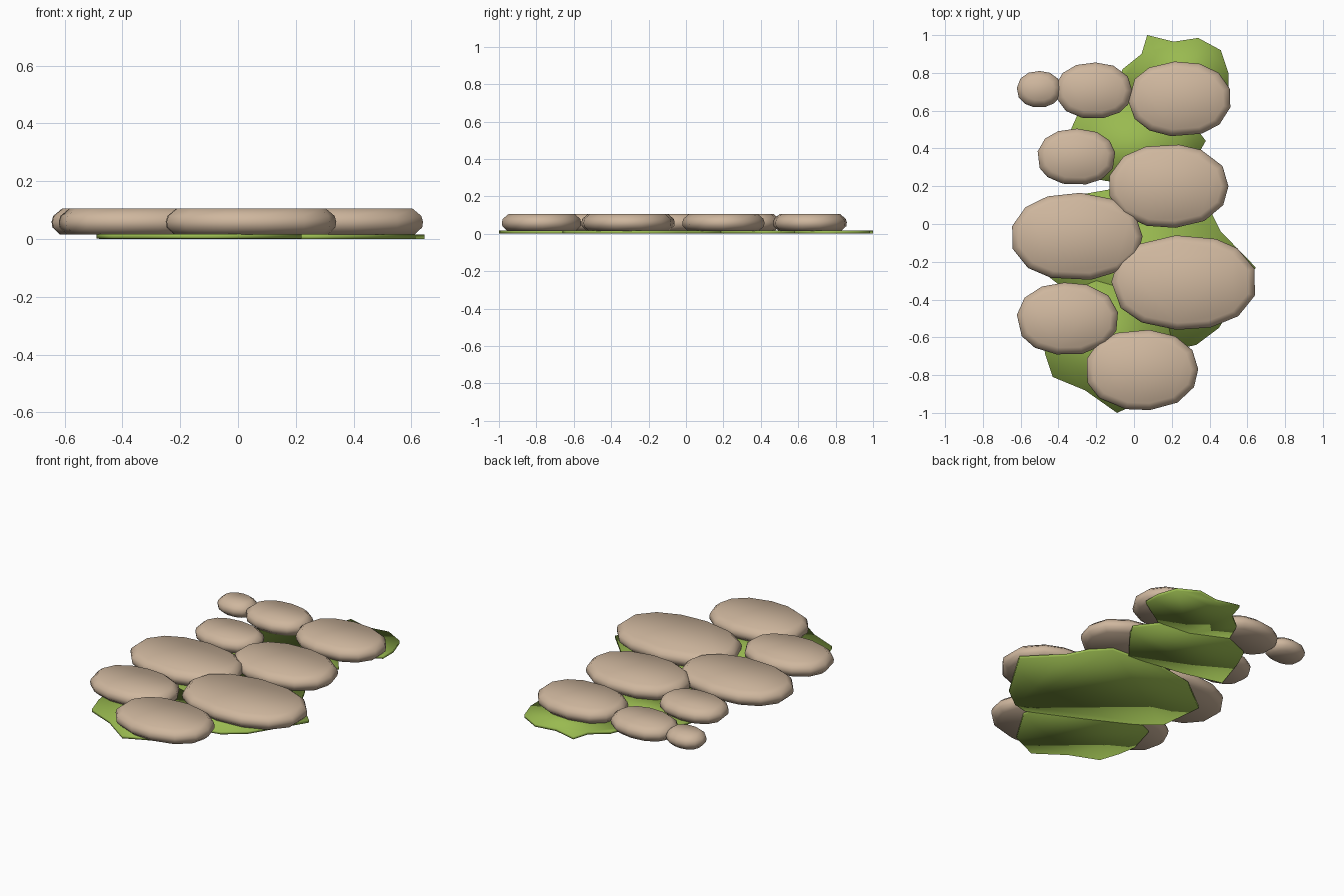
import bpy, bmesh, math, random

if "Cube" in bpy.data.objects:
    bpy.data.objects.remove(bpy.data.objects["Cube"])

random.seed(4)


def material(name, color):
    m = bpy.data.materials.new(name)
    m.diffuse_color = color
    m.use_nodes = True
    m.node_tree.nodes["Principled BSDF"].inputs["Base Color"].default_value = m.diffuse_color
    return m


STONE = material("tan_stone", (0.62, 0.47, 0.34, 1))
GRASS = material("grass_green", (0.32, 0.49, 0.08, 1))


def loft(name, rings, mat):
    """Closed solid from stacked rings of equal length, smooth shaded."""
    bm = bmesh.new()
    loops = [[bm.verts.new(p) for p in ring] for ring in rings]
    n = len(loops[0])
    for a, b in zip(loops, loops[1:]):
        for i in range(n):
            j = (i + 1) % n
            bm.faces.new((a[i], a[j], b[j], b[i]))
    bm.faces.new(loops[0][::-1])
    bm.faces.new(loops[-1])
    bmesh.ops.recalc_face_normals(bm, faces=bm.faces)
    for f in bm.faces:
        f.smooth = True
    me = bpy.data.meshes.new(name)
    bm.to_mesh(me)
    bm.free()
    me.materials.append(mat)
    ob = bpy.data.objects.new(name, me)
    bpy.context.collection.objects.link(ob)
    return ob


def fit(vals, lo, hi):
    a, b = min(vals), max(vals)
    return [lo + (v - a) * (hi - lo) / (b - a) for v in vals]


def stone(name, x0, x1, y0, y1, phase, sides=13):
    """Irregular rounded slab fitted to its plan bounds."""
    px, py = [], []
    for i in range(sides):
        t = 2 * math.pi * (i + phase + random.uniform(-.12, .12)) / sides
        c, s = math.cos(t), math.sin(t)
        px.append(math.copysign(abs(c) ** 0.92, c))
        py.append(math.copysign(abs(s) ** 0.92, s))
    px, py = fit(px, x0, x1), fit(py, y0, y1)
    cx, cy = (x0 + x1) / 2, (y0 + y1) / 2
    rings = []
    for z, inset in ((.015, .03), (.04, .003), (.06, 0), (.08, .006), (.105, .036)):
        kx, ky = 1 - inset / (x1 - cx), 1 - inset / (y1 - cy)
        rings.append([(cx + (x - cx) * kx, cy + (y - cy) * ky, z)
                      for x, y in zip(px, py)])
    loft(name, rings, STONE)


# Stepping stones: plan bounds and corner phase
STONES = [
    (-.62, -.385, .62, .81, .3),
    (-.41, -.01, .56, .855, .1),
    (-.03, .51, .465, .86, .5),
    (-.51, -.10, .21, .505, .2),
    (-.13, .50, -.02, .42, .0),
    (-.645, .045, -.295, .165, .1),
    (-.12, .64, -.56, -.06, .5),
    (-.62, -.085, -.69, -.31, .4),
    (-.25, .34, -.985, -.56, .1),
]
for k, s in enumerate(STONES):
    stone(f"stone_{k + 1}", *s)

# Thin grass patches beneath the stones
PATCHES = {
    "grass_back": [(.07, 1), (.04, .90), (-.06, .82), (-.11, .70), (.1, .60),
                   (.31, .58), (.5, .70), (.50, .80), (.46, .92), (.34, .985), (.21, .965)],
    "grass_middle": [(.38, .44), (.34, .37), (.19, .18), (-.16, .23), (-.40, .29),
                     (-.33, .51), (-.28, .62), (-.03, .72), (.275, .58)],
    "grass_large": [(.645, -.23), (.46, -.04), (.40, .08), (.305, .18), (-.03, .20),
                    (-.26, .16), (-.48, -.01), (-.45, -.28), (-.33, -.375),
                    (-.05, -.52), (.24, -.66), (.33, -.64), (.45, -.55)],
    "grass_front": [(-.47, -.69), (-.49, -.58), (-.44, -.40), (-.2, -.30), (.15, -.40),
                    (.22, -.70), (.085, -.92), (-.09, -1), (-.26, -.88), (-.43, -.81)],
}
for k, (name, pts) in enumerate(PATCHES.items()):
    lift = .001 * (k % 2)
    loft(name, [[(x, y, z) for x, y in pts] for z in (lift, .016 + lift)], GRASS)
